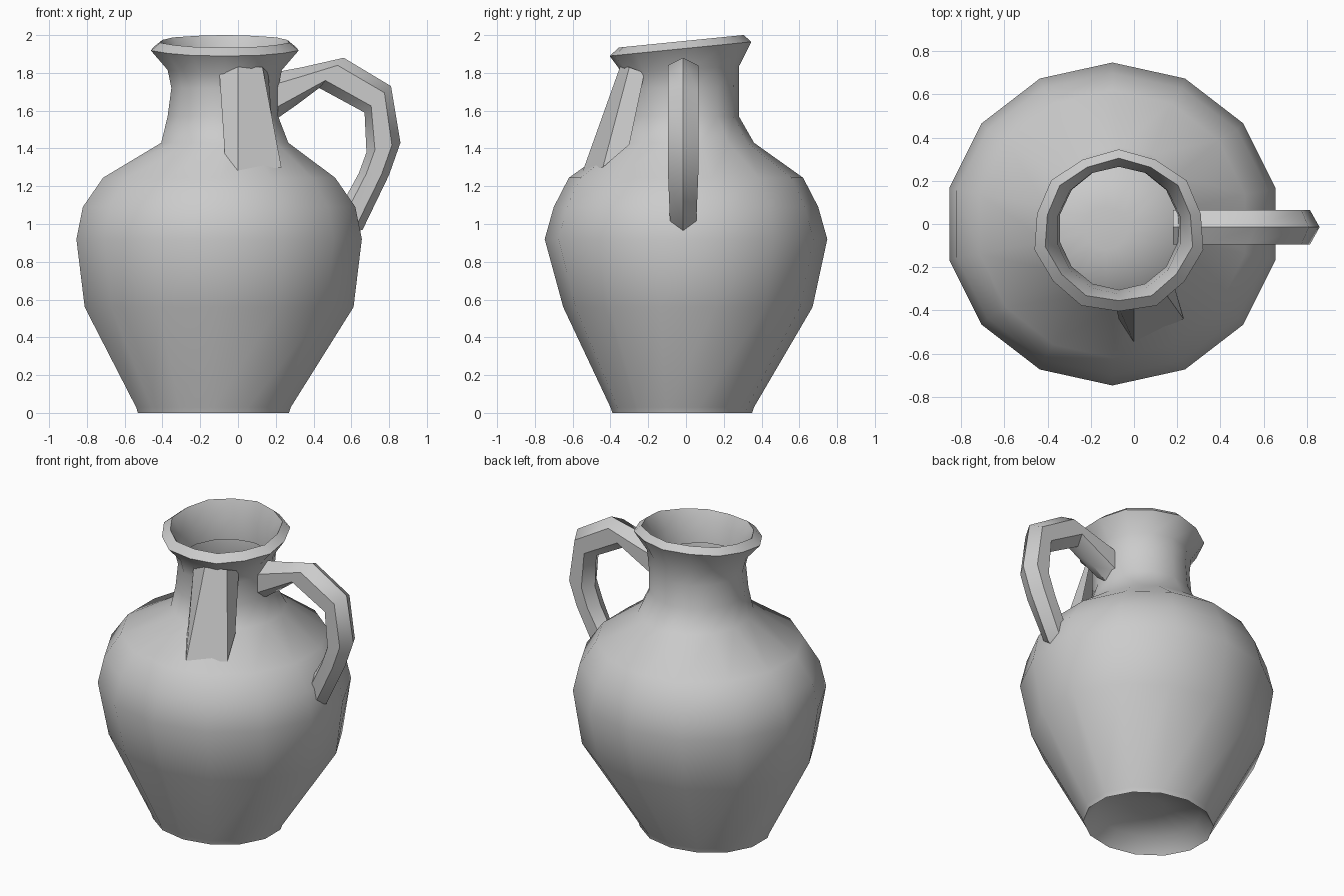
import bpy, bmesh, math

SIDES = 14


def finish(bm, name, angle):
    bmesh.ops.recalc_face_normals(bm, faces=bm.faces)
    mesh = bpy.data.meshes.new(name)
    bm.to_mesh(mesh)
    bm.free()
    obj = bpy.data.objects.new(name, mesh)
    bpy.context.collection.objects.link(obj)
    bpy.ops.object.select_all(action='DESELECT')
    obj.select_set(True)
    bpy.context.view_layer.objects.active = obj
    bpy.ops.object.shade_smooth_by_angle(angle=math.radians(angle))
    return obj


def loft(bm, rings, cap_start=False, cap_end=False):
    loops = [[bm.verts.new(p) for p in ring] for ring in rings]
    for a, b in zip(loops, loops[1:]):
        n = len(a)
        for i in range(n):
            j = (i + 1) % n
            bm.faces.new((a[i], a[j], b[j], b[i]))
    if cap_start:
        bm.faces.new(loops[0])
    if cap_end:
        bm.faces.new(loops[-1])


def ellipse(cx, cy, rx, ry, z, tilt=0.0, wobble=0.0):
    pts = []
    for i in range(SIDES):
        a = math.pi / 2 + 2 * math.pi * i / SIDES
        k = 1 + wobble * (-1) ** i
        y = cy + ry * k * math.sin(a)
        pts.append((cx + rx * k * math.cos(a), y, z + tilt * y))
    return pts


# Jug body: recessed base, belly, shoulder, neck and tilted flared rim
profile = [
    (-0.13, -0.02, 0.10, 0.10, 0.12),
    (-0.13, -0.02, 0.33, 0.30, 0.09),
    (-0.13, -0.02, 0.41, 0.37, 0.00),
    (-0.13, -0.02, 0.42, 0.38, 0.03),
    (-0.10, 0.01, 0.73, 0.66, 0.56),
    (-0.10, 0.00, 0.775, 0.748, 0.92),
    (-0.10, 0.00, 0.74, 0.70, 1.09),
    (-0.10, 0.00, 0.63, 0.62, 1.245),
    (-0.07, 0.00, 0.345, 0.36, 1.43),
    (-0.08, -0.02, 0.30, 0.30, 1.57),
    (-0.07, -0.02, 0.29, 0.30, 1.72),
    (-0.07, -0.03, 0.31, 0.31, 1.82, 0.05),
    (-0.07, -0.035, 0.395, 0.375, 1.93, 0.10, 0.015),
    (-0.07, -0.03, 0.345, 0.33, 1.97, 0.10, 0.015),
    (-0.07, -0.03, 0.29, 0.295, 1.87, 0.05),
    (-0.07, -0.02, 0.28, 0.285, 1.74),
]
bm = bmesh.new()
loft(bm, [ellipse(*p) for p in profile], cap_start=True)
finish(bm, "jug_body", 50)

# Handle: six-sided section between outer and inner curves (x, z)
handle = [
    ((0.18, 1.80), (0.18, 1.54), 0.08),
    ((0.34, 1.83), (0.31, 1.63), 0.08),
    ((0.56, 1.88), (0.43, 1.72), 0.08),
    ((0.81, 1.73), (0.67, 1.59), 0.08),
    ((0.86, 1.43), (0.68, 1.38), 0.08),
    ((0.80, 1.26), (0.64, 1.27), 0.08),
    ((0.66, 0.97), (0.58, 1.16), 0.07),
    ((0.52, 0.92), (0.48, 1.10), 0.06),
]
section = [(0.0, 0.0), (0.25, 1.0), (0.75, 1.0), (1.0, 0.0), (0.75, -1.0), (0.25, -1.0)]
bm = bmesh.new()
loft(bm, [[(o[0] + (i[0] - o[0]) * t, -0.015 + w * s, o[1] + (i[1] - o[1]) * t)
           for t, s in section] for o, i, w in handle], True, True)
finish(bm, "handle", 50)

# Angular flap hanging from the front of the rim
bm = bmesh.new()
top = [bm.verts.new(p) for p in ((-0.10, -0.32, 1.82), (0.0, -0.35, 1.83), (0.13, -0.30, 1.83), (0.16, -0.22, 1.80))]
low = [bm.verts.new(p) for p in ((-0.07, -0.44, 1.37), (0.0, -0.55, 1.27), (0.23, -0.44, 1.30), (0.19, -0.30, 1.42))]
for i in range(3):
    bm.faces.new((top[i], top[i + 1], low[i + 1], low[i]))
finish(bm, "front_flap", 30)
